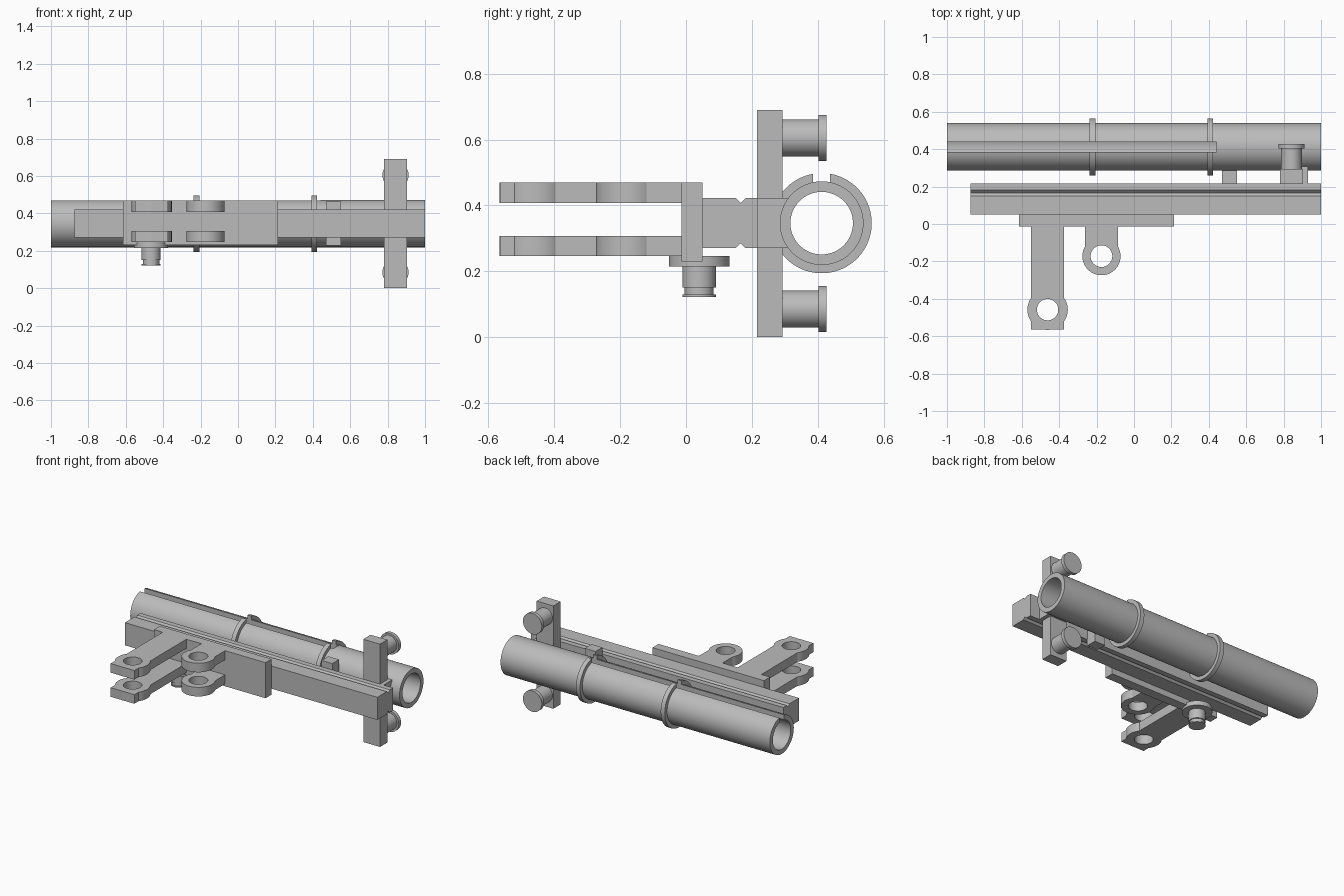
import bpy
import math
from mathutils import Vector

cube = bpy.data.objects.get("Cube")
if cube:
    bpy.data.objects.remove(cube, do_unlink=True)

grey = bpy.data.materials.new("light_grey")
grey.use_nodes = True
COLOUR = (0.5, 0.5, 0.5, 1)
grey.diffuse_color = COLOUR
grey.node_tree.nodes["Principled BSDF"].inputs["Base Color"].default_value = COLOUR


def prism(name, outline, axis, start, end):
    """Extrude a closed outline along x ('x': points are y,z) or z ('z': points are x,y)."""
    n = len(outline)
    place = (lambda p, t: (t, p[0], p[1])) if axis == "x" else (lambda p, t: (p[0], p[1], t))
    verts = [place(p, t) for t in (start, end) for p in outline]
    faces = [list(range(n))[::-1], list(range(n, 2 * n))]
    faces += [(i, (i + 1) % n, (i + 1) % n + n, i + n) for i in range(n)]
    mesh = bpy.data.meshes.new(name)
    mesh.from_pydata(verts, [], faces)
    mesh.materials.append(grey)
    obj = bpy.data.objects.new(name, mesh)
    bpy.context.collection.objects.link(obj)
    return obj


def box(name, x, y, z):
    return prism(name, [(x[0], y[0]), (x[1], y[0]), (x[1], y[1]), (x[0], y[1])], "z", *z)


def cylinder(name, radius, start, end, sides=64):
    start, end = Vector(start), Vector(end)
    bpy.ops.mesh.primitive_cylinder_add(vertices=sides, radius=radius,
                                        depth=(end - start).length, location=(start + end) / 2)
    obj = bpy.context.object
    obj.name = name
    obj.rotation_euler = (end - start).to_track_quat("Z", "Y").to_euler()
    obj.data.materials.append(grey)
    return obj


def combine(target, tool, operation="DIFFERENCE"):
    """Apply a boolean and remove the helper."""
    mod = target.modifiers.new("boolean", "BOOLEAN")
    mod.operation, mod.solver, mod.object = operation, "EXACT", tool
    bpy.context.view_layer.objects.active = target
    bpy.ops.object.modifier_apply(modifier=mod.name)
    bpy.data.objects.remove(tool, do_unlink=True)


def smooth(obj):
    bpy.ops.object.select_all(action="DESELECT")
    obj.select_set(True)
    bpy.context.view_layer.objects.active = obj
    bpy.ops.object.shade_smooth_by_angle(angle=math.radians(30))


# Slotted tube and its two open rings
TY, TZ = 0.412, 0.346


def hollow(name, x0, x1, outer, inner):
    obj = cylinder(name, outer, (x0, TY, TZ), (x1, TY, TZ), 96)
    combine(obj, cylinder("bore", inner, (x0 - 0.1, TY, TZ), (x1 + 0.1, TY, TZ), 96))
    combine(obj, box("slot", (-1.1, 0.44), (TY - 0.026, TY + 0.026), (0.38, 0.6)))
    smooth(obj)


hollow("tube", -1, 1, 0.127, 0.095)
for side, x in (("right", -0.222), ("left", 0.407)):
    hollow(side + "_tube_ring", x - 0.015, x + 0.015, 0.152, 0.12)

# Long rail with a V groove above and below
GY, LOW, HIGH, V = 0.166, 0.27, 0.422, 0.015
prism("rail", [(0.05, LOW), (GY - V, LOW), (GY, LOW + V), (GY + V, LOW), (0.217, LOW),
               (0.217, HIGH), (GY + V, HIGH), (GY, HIGH - V), (GY - V, HIGH), (0.05, HIGH)],
      "x", -0.875, 1)

# Blocks between rail and tube
box("tube_connector", (0.785, 0.93), (0.21, 0.308), (LOW, HIGH))
box("tube_clamp", (0.47, 0.55), (0.215, 0.287), (0.228, 0.465))

# Upright post with a mushroom knob at each end
box("post", (0.78, 0.904), (0.215, 0.293), (0, 0.69))
for place, z in (("lower", 0.085), ("upper", 0.605)):
    smooth(cylinder(place + "_knob_stem", 0.056, (0.842, 0.29, z), (0.842, 0.405, z)))
    smooth(cylinder(place + "_knob_head", 0.07, (0.842, 0.403, z), (0.842, 0.427, z)))

# Mounting plate on the front of the rail
box("mounting_plate", (-0.615, 0.214), (-0.014, 0.05), (0.23, 0.469))


# Paired arms, each with a rounded eye
def eye_arm(name, x, half, front, eye_y, eye_r, hole_r, z0, z1):
    arm = box(name, (x - half, x + half), (front, -0.01), (z0, z1))
    combine(arm, cylinder("eye", eye_r, (x, eye_y, z0), (x, eye_y, z1)), "UNION")
    combine(arm, cylinder("hole", hole_r, (x, eye_y, z0 - 0.1), (x, eye_y, z1 + 0.1)))
    smooth(arm)


for place, z0, z1 in (("lower", 0.246, 0.307), ("upper", 0.408, 0.469)):
    eye_arm(place + "_long_arm", -0.462, 0.088, -0.565, -0.458, 0.108, 0.057, z0, z1)
    eye_arm(place + "_short_arm", -0.174, 0.088, -0.172, -0.172, 0.102, 0.058, z0, z1)

# Stepped adjusting knob under the plate
for part, r, z0, z1 in (("flange", 0.092, 0.215, 0.246), ("body", 0.051, 0.15, 0.216),
                        ("neck", 0.044, 0.129, 0.151), ("foot", 0.051, 0.122, 0.13)):
    smooth(cylinder("adjuster_" + part, r, (-0.465, 0.04, z0), (-0.465, 0.04, z1)))
